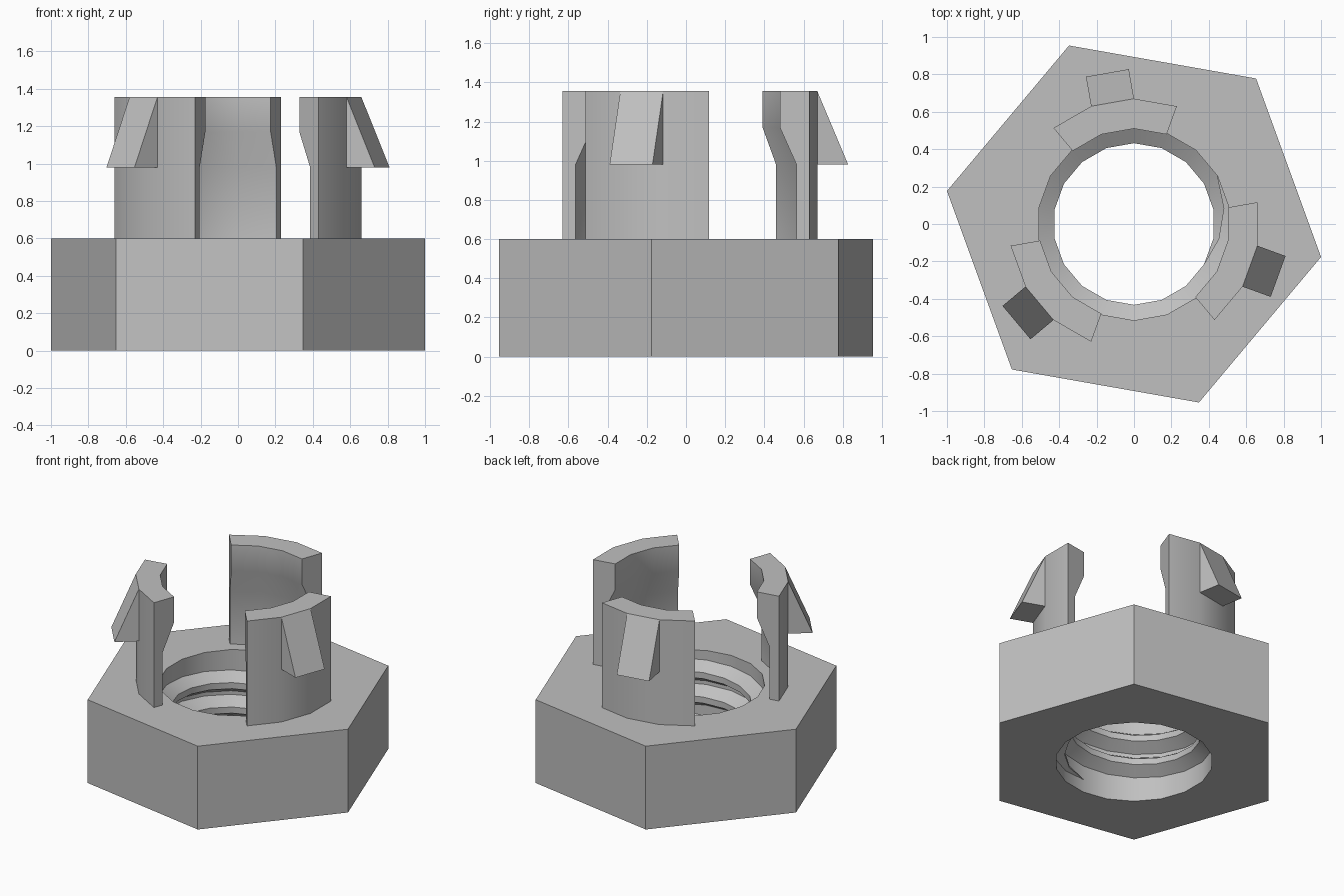
import bpy, bmesh
from math import sin, cos, pi, radians

if "Cube" in bpy.data.objects:
    bpy.data.objects.remove(bpy.data.objects["Cube"], do_unlink=True)

GREY = (0.53, 0.53, 0.53, 1.0)
grey = bpy.data.materials.new("plain_grey")
grey.use_nodes = True
grey.diffuse_color = GREY
grey.node_tree.nodes["Principled BSDF"].inputs["Base Color"].default_value = GREY

NUT_TOP, TOP = 0.6, 1.355
BORE, CREST, PITCH = 0.515, 0.432, 0.176
PRONG_R = 0.67
STEP = 20                      # degrees per facet of every round part


def polar(r, deg, z):
    a = radians(deg)
    return (r * cos(a), r * sin(a), z)


def finish(name, bm, smooth=True):
    bmesh.ops.recalc_face_normals(bm, faces=bm.faces)
    mesh = bpy.data.meshes.new(name)
    bm.to_mesh(mesh)
    bm.free()
    mesh.materials.append(grey)
    obj = bpy.data.objects.new(name, mesh)
    bpy.context.collection.objects.link(obj)
    if smooth:
        bpy.ops.object.select_all(action='DESELECT')
        obj.select_set(True)
        bpy.context.view_layer.objects.active = obj
        bpy.ops.object.shade_smooth_by_angle(angle=radians(30))
    return obj


def sweep(name, sections, smooth=True):
    """Join a row of closed cross-sections and cap both ends."""
    bm = bmesh.new()
    rings = [[bm.verts.new(p) for p in s] for s in sections]
    n = len(rings[0])
    for a, b in zip(rings, rings[1:]):
        for i in range(n):
            j = (i + 1) % n
            bm.faces.new((a[i], a[j], b[j], b[i]))
    bm.faces.new(rings[0])
    bm.faces.new(rings[-1])
    return finish(name, bm, smooth)


def prism(name, radius, sides, turn, z0, z1):
    angles = [turn + 360 * i / sides for i in range(sides)]
    return sweep(name, [[polar(radius, a, z) for a in angles] for z in (z0, z1)], False)


# Hexagonal nut body with a round bore
body = prism("nut_body", 1.0155, 6, -10, 0, NUT_TOP)
cutter = prism("bore_cutter", BORE, 18, 10, -0.2, NUT_TOP + 0.2)
cut = body.modifiers.new("bore", 'BOOLEAN')
cut.object = cutter
cut.solver = 'EXACT'
bpy.ops.object.select_all(action='DESELECT')
body.select_set(True)
bpy.context.view_layer.objects.active = body
bpy.ops.object.modifier_apply(modifier="bore")
bpy.data.objects.remove(cutter, do_unlink=True)
bpy.ops.object.shade_smooth_by_angle(angle=radians(30))

# Screw thread inside the bore, fading out at both ends
start, end, fade = -90, 750, 60
sections = []
for deg in range(start, end + 1, STEP):
    grow = max(0.03, min(1, (deg - start) / fade, (end - deg) / fade))
    mid = NUT_TOP / 2 + PITCH * (deg - (start + end) / 2) / 360
    base, tip = PITCH * 0.44 * grow, PITCH * 0.125 * grow
    inner = BORE - (BORE - CREST) * grow
    root = BORE + 0.004
    sections.append([polar(root, deg, mid - base), polar(inner, deg, mid - tip),
                     polar(inner, deg, mid + tip), polar(root, deg, mid + base)])
sweep("screw_thread", sections)

# Three prongs with an inward lip, each with an outer barb
prong_profile = [(0.6, NUT_TOP), (0.6, 0.98), (0.51, 1.17), (0.51, TOP),
                 (PRONG_R, TOP), (PRONG_R, NUT_TOP)]
flat = PRONG_R * cos(radians(STEP / 2))
half_width = PRONG_R * sin(radians(STEP / 2))
barb_profile = [(flat, 0.98), (0.82, 0.98), (flat, TOP)]

for label, centre in (("back", 100), ("right", 220), ("left", 340)):
    sweep(label + "_prong", [[polar(r, centre + d, z) for r, z in prong_profile]
                             for d in (-30, -10, 10, 30)])
    c, s = cos(radians(centre)), sin(radians(centre))
    sweep(label + "_barb", [[(r * c - w * s, r * s + w * c, z) for r, z in barb_profile]
                            for w in (-half_width, half_width)], False)
